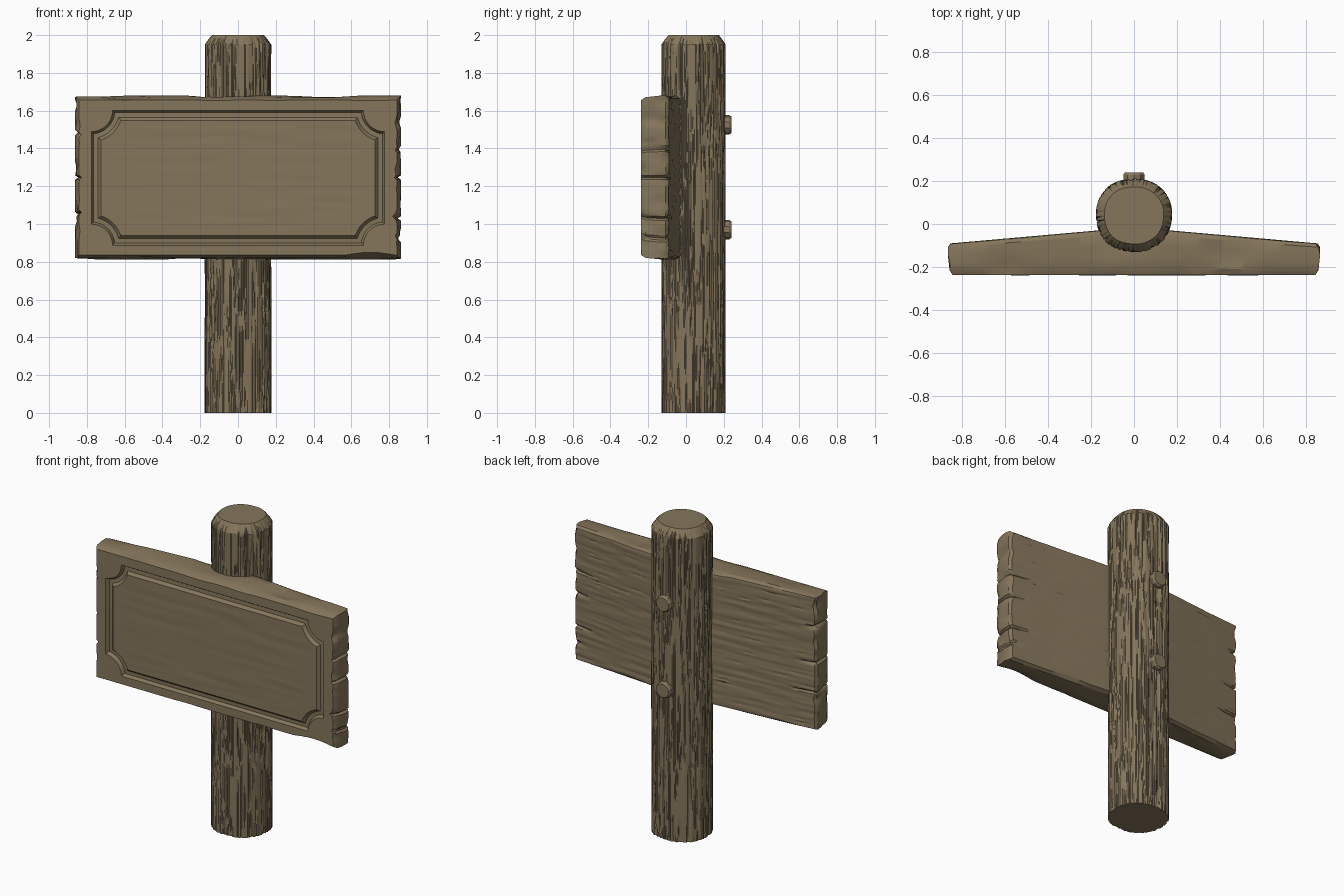
import bpy, bmesh, math
from mathutils import Vector, noise

if "Cube" in bpy.data.objects:
    bpy.data.objects.remove(bpy.data.objects["Cube"])

wood = bpy.data.materials.new("weathered brown wood")
wood.diffuse_color = (0.235, 0.18, 0.105, 1)
wood.use_nodes = True
wood.node_tree.nodes["Principled BSDF"].inputs["Base Color"].default_value = wood.diffuse_color


def finish(name, bm, mat=wood, angle=30):
    bmesh.ops.recalc_face_normals(bm, faces=bm.faces)
    me = bpy.data.meshes.new(name)
    bm.to_mesh(me)
    bm.free()
    ob = bpy.data.objects.new(name, me)
    bpy.context.collection.objects.link(ob)
    me.materials.append(mat)
    smooth(ob, angle)
    return ob


def activate(ob):
    bpy.ops.object.select_all(action='DESELECT')
    ob.select_set(True)
    bpy.context.view_layer.objects.active = ob


def smooth(ob, angle=30):
    activate(ob)
    bpy.ops.object.shade_smooth_by_angle(angle=math.radians(angle))


def bridge(bm, a, b):
    n = len(a)
    for i in range(n):
        bm.faces.new((a[i], a[(i + 1) % n], b[(i + 1) % n], b[i]))


def rnd(x, y, z):
    return noise.noise(Vector((x, y, z)))


# Post: rounded log with long bark grooves and a chamfered top
def build_post():
    bm = bmesh.new()
    cols, rows = 220, 90
    levels = [(1.95 * i / rows, 1.0) for i in range(rows + 1)]
    levels += [(1.975, 0.9), (1.995, 0.81), (2.0, 0.78)]
    rings = []
    for z, s in levels:
        ring = []
        for c in range(cols):
            a = 2 * math.pi * c / cols
            ca, sa = math.cos(a), math.sin(a)
            r = (abs(ca) ** 2.2 + abs(sa) ** 2.2) ** (-1 / 2.2)
            groove = max(0, 1 - 5 * abs(rnd(ca * 9, sa * 9, z * 1.4 + 5)))
            depth = 0.05 * groove * (1 if s == 1 else 0.5 if s > 0.8 else 0)
            r *= s * (1 - depth + 0.012 * rnd(ca * 2, sa * 2, z))
            ring.append(bm.verts.new((0.176 * r * ca, 0.04 + 0.17 * r * sa, z)))
        rings.append(ring)
    for a, b in zip(rings, rings[1:]):
        bridge(bm, a, b)
    bm.faces.new(rings[0])
    bm.faces.new(rings[-1])
    finish("post", bm)


# Board shape: (u, v, k) on a unit slab becomes a worn plank
CRACKS = [(-1, 0.0, 0.15), (-1, -0.45, 0.22), (-1, 0.55, 0.1),
          (1, 0.0, 0.14), (1, -0.5, 0.2), (1, 0.35, 0.12), (1, -0.75, 0.1)]
LAYERS = [(0, 0.022), (0.16, 0.008), (0.4, 0.004), (0.65, 0.0), (0.88, 0.0), (1, 0.012)]


def board_point(u, v, k):
    t, inset = LAYERS[k]
    x, z = u * (0.864 - inset), v * (0.433 - inset)
    side = 1 if u > 0 else -1
    # worn outline
    edge = max(0, (abs(u) - 0.9) / 0.1)
    x -= side * edge * 0.022 * max(0, rnd(side * 7, v * 5, t * 1.5))
    z -= v * abs(v) ** 8 * 0.022 * max(0, rnd(u * 3, v * 4, t * 2))
    back = -0.03 - 0.088 * max(0, abs(x) - 0.17)
    crack = 0
    for s, cv, length in CRACKS:
        reach = 1 - (0.864 - abs(x)) / length
        if s == side and reach > 0:
            crack = max(crack, reach * max(0, 1 - abs(v - cv) / 0.03))
    if abs(u) == 1:
        x -= side * 0.018 * crack
    # horizontal grain, deeper on the back
    if k == len(LAYERS) - 1:
        grain = max(0, 1 - 4 * abs(rnd(u * 1.5, v * 14, 3)))
        back -= 0.004 * grain + 0.02 * crack
    front = -0.237
    if k == 0 and abs(u) < 0.8 and abs(v) < 0.65:
        front += 0.002 * rnd(u * 2.5, v * 9, 8)
    return (x, front + (back - front) * t, 1.246 + z)


def build_board():
    bm = bmesh.new()
    nx, nz, nk = 60, 76, len(LAYERS) - 1
    verts = {}

    def vert(i, j, k):
        if (i, j, k) not in verts:
            verts[i, j, k] = bm.verts.new(board_point(2 * i / nx - 1, 2 * j / nz - 1, k))
        return verts[i, j, k]

    def patch(na, nb, at):
        for a in range(na):
            for b in range(nb):
                bm.faces.new([vert(*at(p, q)) for p, q in
                              ((a, b), (a + 1, b), (a + 1, b + 1), (a, b + 1))])

    for k in (0, nk):
        patch(nx, nz, lambda a, b: (a, b, k))
    for i in (0, nx):
        patch(nz, nk, lambda a, b: (i, a, b))
    for j in (0, nz):
        patch(nx, nk, lambda a, b: (a, j, b))
    return finish("sign_board", bm)


# Frame outline with scooped corners, offset inwards by d
def frame_outline(d, hx=0.776, hz=0.357, r=0.112, steps=10):
    pts = []
    start = math.asin(d / (r + d)) if d else 0
    for n, (sx, sz) in enumerate(((1, 1), (-1, 1), (-1, -1), (1, -1))):
        arc = []
        for i in range(steps + 1):
            a = start + (math.pi / 2 - 2 * start) * i / steps
            arc.append((sx * (hx - (r + d) * math.sin(a)),
                        1.244 + sz * (hz - (r + d) * math.cos(a))))
        pts += arc if n % 2 == 0 else arc[::-1]
    return pts


# Moulded groove cut into the front of the board
def cut_groove(board):
    bm = bmesh.new()
    section = [(0.0, -0.26), (0.0, -0.237), (0.012, -0.217),
               (0.036, -0.219), (0.052, -0.237), (0.052, -0.26)]
    rings = [[bm.verts.new((x, y, z)) for x, z in frame_outline(d)] for d, y in section]
    for a, b in zip(rings, rings[1:] + rings[:1]):
        bridge(bm, a, b)
    cutter = finish("groove_cutter", bm)
    cutter.hide_render = True
    mod = board.modifiers.new("groove", 'BOOLEAN')
    mod.operation = 'DIFFERENCE'
    mod.solver = 'EXACT'
    mod.object = cutter
    activate(board)
    bpy.ops.object.modifier_apply(modifier=mod.name)
    bpy.data.objects.remove(cutter)
    smooth(board)


# Pegs on the back of the post
def build_peg(name, z):
    bm = bmesh.new()
    rings = []
    for y, r in ((0.18, 0.052), (0.228, 0.052), (0.24, 0.044)):
        rings.append([bm.verts.new((r * math.cos(math.pi * (i + 0.5) / 5), y,
                                    z + r * math.sin(math.pi * (i + 0.5) / 5)))
                      for i in range(10)])
    for a, b in zip(rings, rings[1:]):
        bridge(bm, a, b)
    bm.faces.new(rings[0])
    bm.faces.new(rings[-1])
    finish(name, bm)


build_post()
cut_groove(build_board())
build_peg("upper_peg", 1.525)
build_peg("lower_peg", 0.97)
